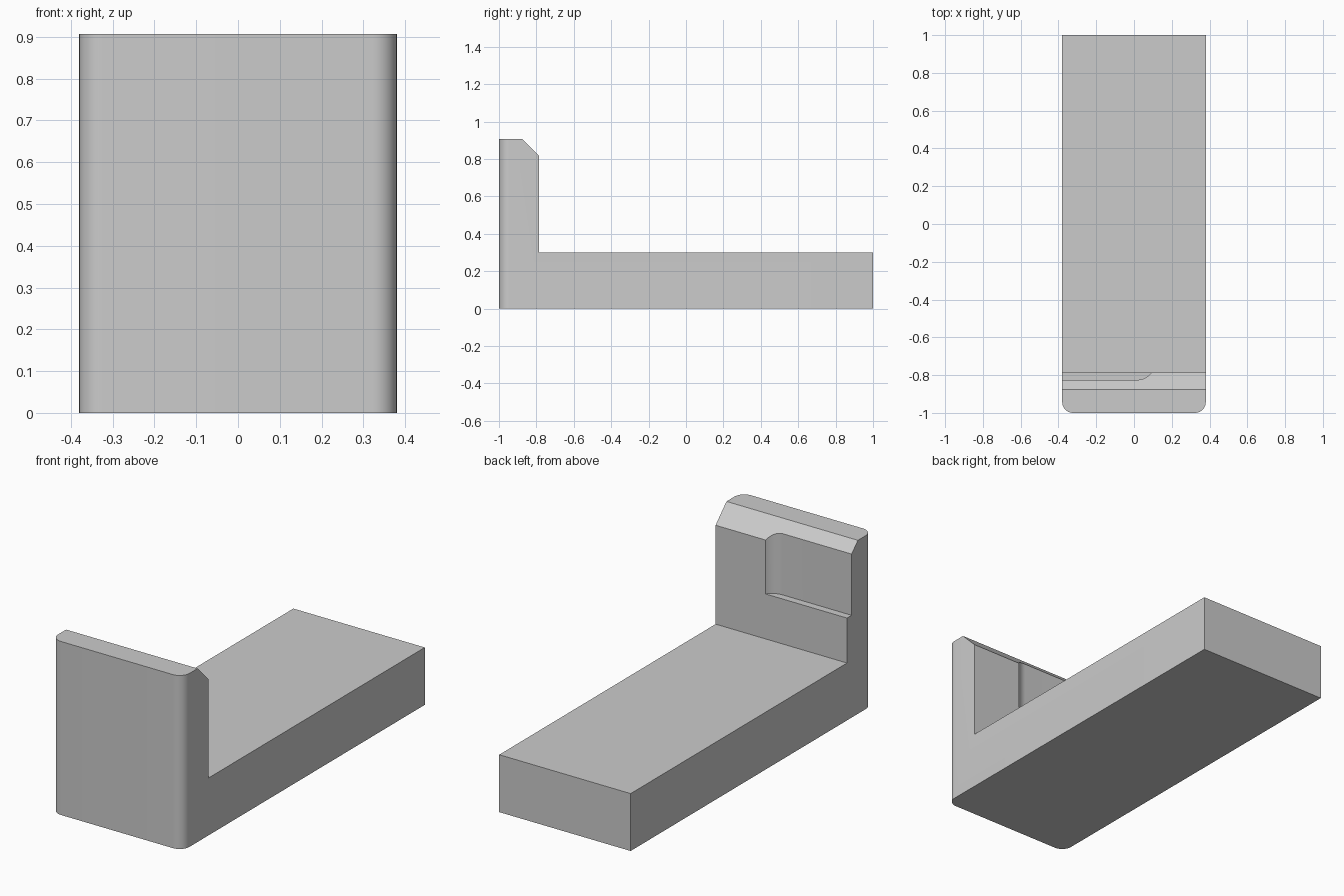
import bpy
import bmesh
from math import sin, cos, pi, radians
from mathutils import Vector

cube = bpy.data.objects.get("Cube")
if cube:
    bpy.data.objects.remove(cube, do_unlink=True)

HALF_W, HEIGHT, BASE_H = 0.38, 0.907, 0.3
WALL_Y, CHAMFER = -0.787, 0.09
FILLET = 0.057

grey = bpy.data.materials.new("plain_grey")
grey.use_nodes = True
colour = (0.6, 0.6, 0.6, 1)
grey.diffuse_color = colour
grey.node_tree.nodes["Principled BSDF"].inputs["Base Color"].default_value = colour


def prism(name, outline, direction, round_front=False):
    """Extrude a closed outline of 3D points along a direction."""
    bm = bmesh.new()
    face = bm.faces.new([bm.verts.new(p) for p in outline])
    out = bmesh.ops.extrude_face_region(bm, geom=[face])
    moved = [v for v in out["geom"] if isinstance(v, bmesh.types.BMVert)]
    bmesh.ops.translate(bm, verts=moved, vec=Vector(direction))
    bmesh.ops.recalc_face_normals(bm, faces=bm.faces[:])
    if round_front:
        edges = [e for e in bm.edges if all(v.co.y < -0.99 for v in e.verts)
                 and abs(e.verts[0].co.z - e.verts[1].co.z) > 0.1]
        bmesh.ops.bevel(bm, geom=edges, offset=FILLET, segments=12,
                        profile=0.5, affect='EDGES')
    mesh = bpy.data.meshes.new(name)
    bm.to_mesh(mesh)
    bm.free()
    mesh.materials.append(grey)
    obj = bpy.data.objects.new(name, mesh)
    bpy.context.collection.objects.link(obj)
    return obj


# L-shaped body: long base, upright wall with a chamfered inner top edge
side = [(-1, 0), (1, 0), (1, BASE_H), (WALL_Y, BASE_H),
        (WALL_Y, HEIGHT - CHAMFER), (WALL_Y - CHAMFER, HEIGHT), (-1, HEIGHT)]
body = prism("bracket_body", [(-HALF_W, y, z) for y, z in side],
             (2 * HALF_W, 0, 0), round_front=True)

# Shallow recess in the wall, open at one side and top, with a curved end
floor_y, radius, arc_x = -0.825, 0.09, 0.018
arc = [(arc_x + radius * sin(a), floor_y + radius * (1 - cos(a)))
       for a in (i * pi / 2 / 16 for i in range(17))]
plan = [(-0.5, floor_y)] + arc + [(-0.5, arc[-1][1])]
cutter = prism("recess_cutter", [(x, y, 0.535) for x, y in plan], (0, 0, 0.6))
cutter.hide_render = True

cut = body.modifiers.new("recess", 'BOOLEAN')
cut.operation = 'DIFFERENCE'
cut.solver = 'EXACT'
cut.object = cutter

bpy.ops.object.select_all(action='DESELECT')
body.select_set(True)
bpy.context.view_layer.objects.active = body
bpy.ops.object.modifier_apply(modifier=cut.name)
bpy.data.objects.remove(cutter, do_unlink=True)

# Smooth the curved walls, keep the machined edges crisp
bpy.ops.object.shade_smooth_by_angle(angle=radians(30))
